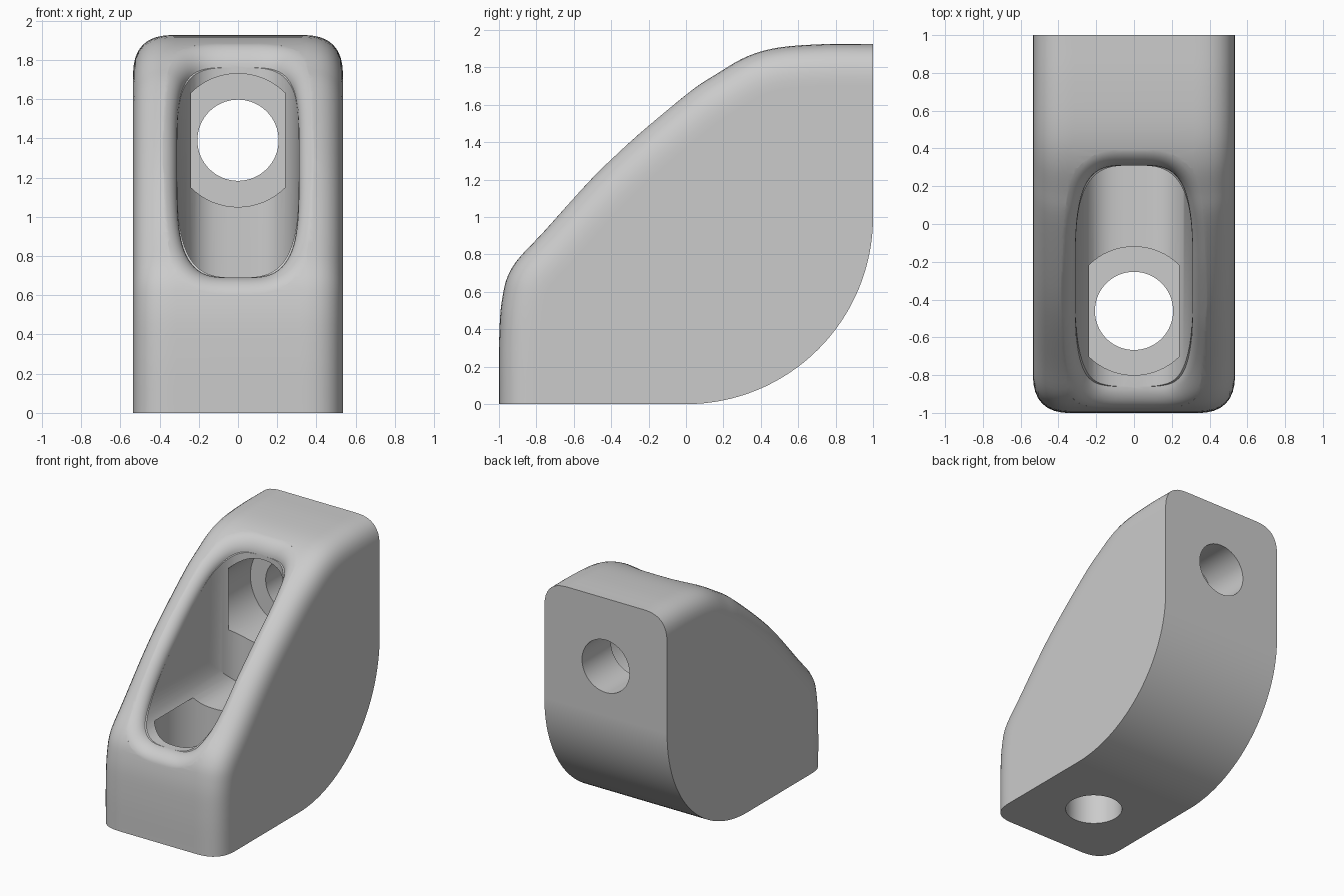
import bpy, bmesh
from math import sin, cos, pi, radians
from mathutils import Vector

if "Cube" in bpy.data.objects:
    bpy.data.objects.remove(bpy.data.objects["Cube"], do_unlink=True)

HALF_WIDTH = 0.535
SLOT = 0.31          # slot half width, and depth of its back wall
FLOOR = 0.69         # height of the slot floor
LIP = 0.09           # rounding radius of the slot rim

grey = bpy.data.materials.new("light grey")
grey.use_nodes = True
grey.diffuse_color = (0.6, 0.6, 0.6, 1)
grey.node_tree.nodes["Principled BSDF"].inputs["Base Color"].default_value = (0.6, 0.6, 0.6, 1)


def add_object(name, bm):
    bmesh.ops.recalc_face_normals(bm, faces=bm.faces)
    mesh = bpy.data.meshes.new(name)
    bm.to_mesh(mesh)
    bm.free()
    mesh.materials.append(grey)
    obj = bpy.data.objects.new(name, mesh)
    bpy.context.collection.objects.link(obj)
    return obj


def prism(points, shift):
    """Extrude a closed outline of 3D points along shift."""
    bm = bmesh.new()
    face = bm.faces.new([bm.verts.new(p) for p in points])
    out = bmesh.ops.extrude_face_region(bm, geom=[face])
    moved = [v for v in out["geom"] if isinstance(v, bmesh.types.BMVert)]
    bmesh.ops.translate(bm, vec=shift, verts=moved)
    return bm


def combine(target, tool, operation="DIFFERENCE"):
    mod = target.modifiers.new("cut", "BOOLEAN")
    mod.operation, mod.solver, mod.object = operation, "EXACT", tool
    bpy.context.view_layer.objects.active = target
    bpy.ops.object.modifier_apply(modifier=mod.name)
    bpy.data.objects.remove(tool, do_unlink=True)


def spline(points, steps):
    """Smooth curve through the points."""
    p = [Vector(q) for q in points]
    p = [2 * p[0] - p[1]] + p + [2 * p[-1] - p[-2]]
    curve = []
    for a, b, c, d in zip(p, p[1:], p[2:], p[3:]):
        for k in range(steps):
            t = k / steps
            curve.append(b + (c - a) * t / 2 + (a - 2.5 * b + 2 * c - d / 2) * t**2
                         + (1.5 * (b - c) + (d - a) / 2) * t**3)
    return curve + [p[-2]]


# Side profile: sloping front as (y, z), then the round lower back
slope = spline([(-1, 0), (-1, 0.3), (-0.985, 0.55), (-0.93, 0.73), (-0.76, 0.925),
                (-0.42, 1.295), (-0.015, 1.645), (0.17, 1.77), (0.33, 1.86),
                (0.5, 1.907), (0.75, 1.925), (1, 1.925)], 5)
arc = [Vector((cos(a), 1 - sin(a))) for a in [pi / 2 * k / 32 for k in range(33)]]
outline = [(-HALF_WIDTH, p.x, p.y) for p in slope + arc]

# Body with rounded edges along the sloping front only
bm = prism(outline, (2 * HALF_WIDTH, 0, 0))
keys = [p.to_tuple(3) for p in slope]


def on_slope(v):
    return Vector((v.co.y, v.co.z)).to_tuple(3) in keys


edges = [e for e in bm.edges
         if abs(e.verts[0].co.x - e.verts[1].co.x) < 0.01
         and all(on_slope(v) for v in e.verts)]
bmesh.ops.bevel(bm, geom=edges, offset=0.22, offset_type="OFFSET", segments=10,
                profile=0.6, affect="EDGES", clamp_overlap=False)
body = add_object("mounting_block", bm)


# Slot: overlap of a vertical and a horizontal round-ended channel
def channel_end(reach):
    """Half outline (across, along), rounded towards positive along."""
    angles = [pi * k / 48 for k in range(49)]
    end = [(SLOT * (1 if cos(a) > 0 else -1) * abs(cos(a)) ** 0.62,
            reach * abs(sin(a)) ** 0.62) for a in angles]
    return end + [(-SLOT, -2), (SLOT, -2)]


plan = [(x, -0.25 + u, FLOOR - 0.1) for x, u in channel_end(SLOT + 0.25)]
front = [(x, -2.5, 1.25 - u) for x, u in channel_end(1.25 - FLOOR)]
slot = add_object("slot_cutter", prism(plan, (0, 0, 2)))
combine(slot, add_object("slot_front_cutter", prism(front, (0, 4, 0))), "INTERSECT")

# Rim flare: rings that follow the slope and round over into the slot
lengths = [0]
for a, b in zip(slope, slope[1:]):
    lengths.append(lengths[-1] + (b - a).length)


def at_length(s):
    i = max(k for k in range(len(slope) - 1) if lengths[k] <= s)
    return slope[i].lerp(slope[i + 1], (s - lengths[i]) / (lengths[i + 1] - lengths[i]))


def length_where(test):
    return next(l for l, p in zip(lengths, slope) if test(p))


def refine(test, lo):
    """Arc length where test first holds."""
    hi = length_where(test)
    for _ in range(20):
        mid = (lo + hi) / 2
        lo, hi = (lo, mid) if test(at_length(mid)) else (mid, hi)
    return hi


low = refine(lambda p: p.y >= FLOOR, 0)
high = refine(lambda p: p.x >= SLOT, low)
mid, half = (low + high) / 2, (high - low) / 2
COUNT = 96


def signed_power(v, e):
    return (1 if v > 0 else -1) * abs(v) ** e


def rim_ring(bm, offset, depth):
    ring = []
    for k in range(COUNT):
        a = 2 * pi * (k + 0.5) / COUNT
        c, s = signed_power(cos(a), 0.5), signed_power(sin(a), 0.5)
        normal = Vector((c**3 / half, s**3 / SLOT)).normalized()
        along, x = mid + half * c + offset * normal.x, SLOT * s + offset * normal.y
        p = at_length(along)
        f = min(1, max(0, (high - along) / (high - low)))
        inward = Vector((f, f - 1)).normalized()
        p = p + inward * depth
        ring.append(bm.verts.new((x, p.x, p.y)))
    return ring


bm = bmesh.new()
rings = [rim_ring(bm, LIP, -0.12)]
for k in range(9):
    a = pi / 2 * k / 8
    rings.append(rim_ring(bm, LIP * (1 - sin(a)), LIP * (1 - cos(a))))
for r, q in zip(rings, rings[1:]):
    for k in range(COUNT):
        n = (k + 1) % COUNT
        bm.faces.new((r[k], r[n], q[n], q[k]))
for r in (rings[0], rings[-1]):
    for k in range(COUNT // 2 - 1):
        bm.faces.new((r[k], r[k + 1], r[COUNT - 2 - k], r[COUNT - 1 - k]))
flare = add_object("rim_cutter", bm)


# Bolt holes with counterbores, one through the back and one through the base
def bore(name, radius, centre, axis, start, end):
    ring = []
    for k in range(64):
        c, s = radius * cos(2 * pi * k / 64), radius * sin(2 * pi * k / 64)
        ring.append((c, start, centre + s) if axis == "Y" else (c, centre + s, start))
    shift = (0, end - start, 0) if axis == "Y" else (0, 0, end - start)
    return add_object(name, prism(ring, shift))


combine(body, flare)
combine(body, slot)
combine(body, bore("back_counterbore", 0.34, 1.39, "Y", 0.22, 0.64))
combine(body, bore("base_counterbore", 0.34, -0.46, "Z", 0.78, 0.36))
combine(body, bore("back_hole", 0.207, 1.39, "Y", 0.5, 1.2))
combine(body, bore("base_hole", 0.207, -0.46, "Z", 0.5, -0.2))

# Smooth shading with crisp machined edges
bpy.ops.object.select_all(action="DESELECT")
body.select_set(True)
bpy.context.view_layer.objects.active = body
bpy.ops.object.shade_smooth_by_angle(angle=radians(30))
weighted = body.modifiers.new("weighted_normals", "WEIGHTED_NORMAL")
weighted.keep_sharp = True
